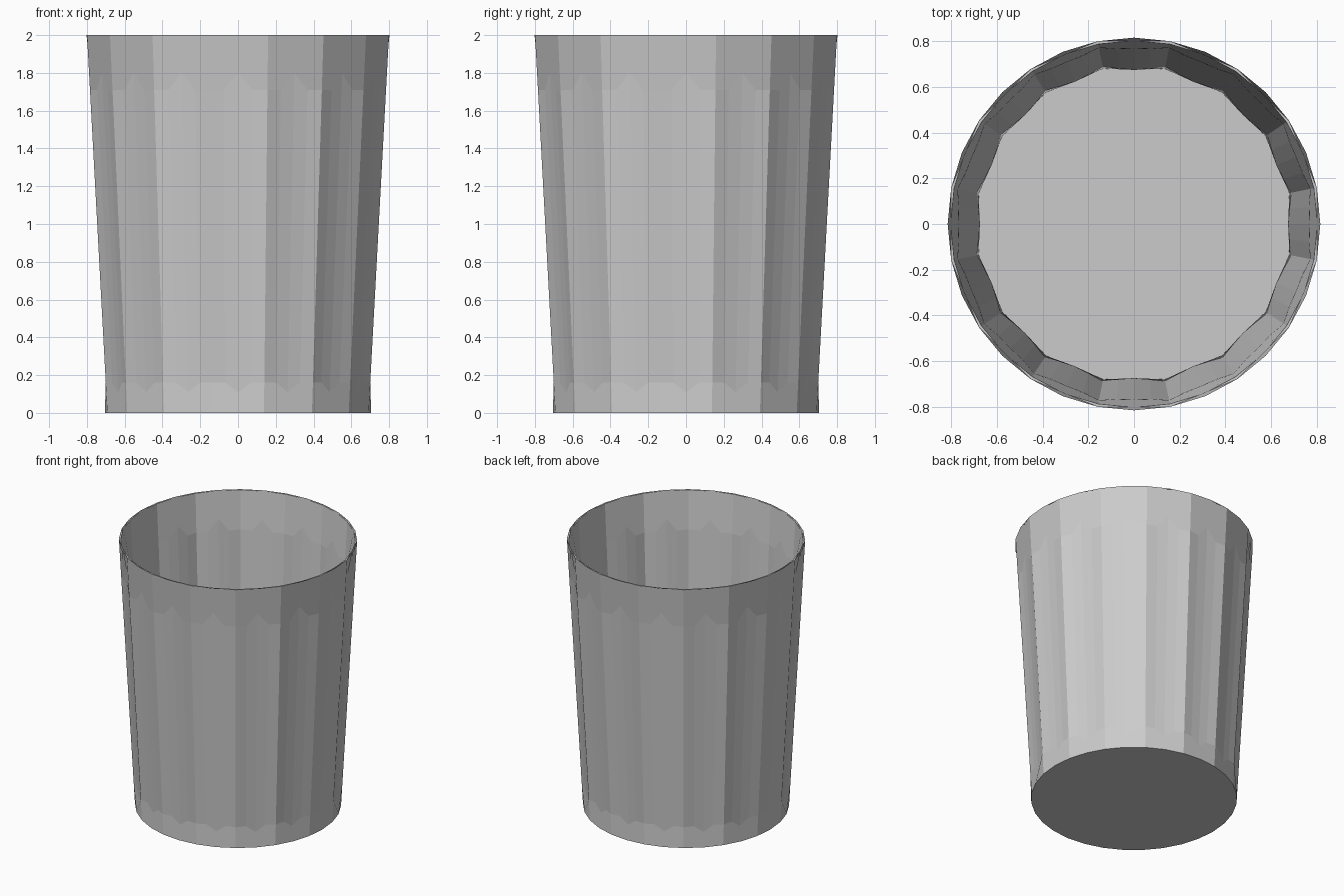
import bpy, bmesh, math

if "Cube" in bpy.data.objects:
    bpy.data.objects.remove(bpy.data.objects["Cube"])

SECTORS = 16
STEP = 2 * math.pi / SECTORS
R_BASE, R_RIM, HEIGHT, WALL = 0.705, 0.815, 2.0, 0.013
# flute cross-section: (fraction of sector, inward depth, lower z, upper z)
FLUTE = [(0.0, 0.0, 0.16, 1.71), (0.25, 0.018, 0.16, 1.71), (0.5, 0.024, 0.11, 1.80),
         (0.75, 0.018, 0.16, 1.71)]

bm = bmesh.new()


def ring_vert(angle, z, inset):
    r = R_BASE + (R_RIM - R_BASE) * z / HEIGHT - inset
    return bm.verts.new((r * math.sin(angle), -r * math.cos(angle), z))


def fluted_wall(inset, floor_z, flip):
    """One skin of the cup: plain bands above and below a ring of hollow flutes."""
    base, low, high, rim = [], [], [], []
    for s in range(SECTORS):
        for f, depth, z0, z1 in FLUTE:
            a = (s - 0.5 + f) * STEP
            low.append(ring_vert(a, z0, inset + depth))
            high.append(ring_vert(a, z1, inset + depth))
        for f in (0, 0.5):
            a = (s - 0.5 + f) * STEP
            base.append(ring_vert(a, floor_z, inset))
            rim.append(ring_vert(a, HEIGHT, inset))

    def face(vs):
        bm.faces.new(vs[::-1] if flip else vs)

    def part(ring, start, count):
        return [ring[(start + i) % len(ring)] for i in range(count)]

    for s in range(SECTORS):
        # lower band, flute strips, upper band
        face(part(base, 2 * s, 3) + part(low, 4 * s, 5)[::-1])
        for i in range(4 * s, 4 * s + 4):
            face(part(low, i, 2) + part(high, i, 2)[::-1])
        face(part(high, 4 * s, 5) + part(rim, 2 * s, 3)[::-1])
    # bottom disc
    face(base[::-1])
    return rim


outer = fluted_wall(0.0, 0.0, False)
inner = fluted_wall(WALL, 0.015, True)

# rim
n = len(outer)
for i in range(n):
    j = (i + 1) % n
    bm.faces.new((outer[i], outer[j], inner[j], inner[i]))

mesh = bpy.data.meshes.new("cup")
bm.to_mesh(mesh)
bm.free()
cup = bpy.data.objects.new("cup", mesh)
bpy.context.collection.objects.link(cup)
